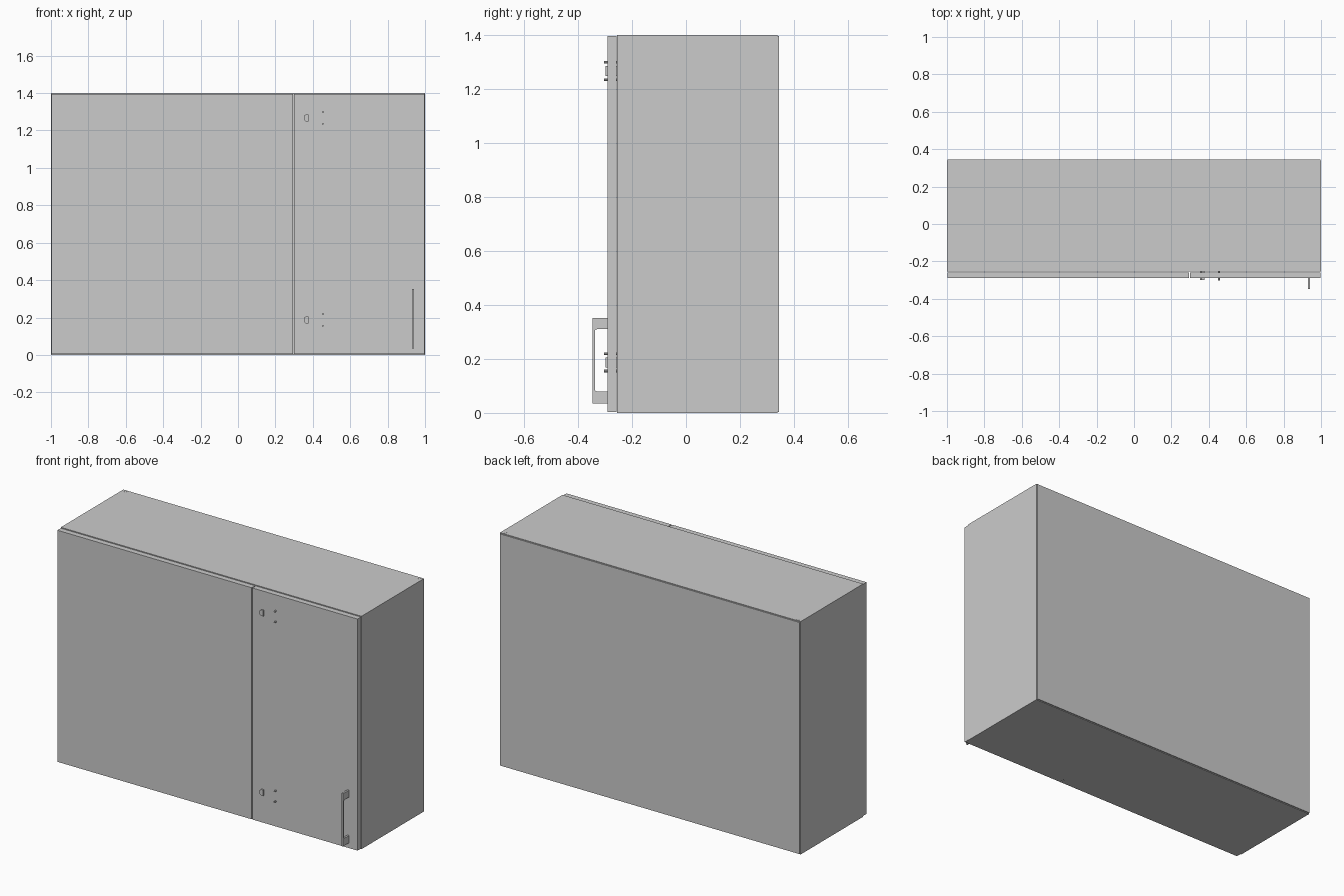
import bpy, bmesh, math

if "Cube" in bpy.data.objects:
    bpy.data.objects.remove(bpy.data.objects["Cube"])


def finish(name, bm):
    bmesh.ops.recalc_face_normals(bm, faces=bm.faces[:])
    mesh = bpy.data.meshes.new(name)
    bm.to_mesh(mesh)
    bm.free()
    obj = bpy.data.objects.new(name, mesh)
    bpy.context.collection.objects.link(obj)
    return obj


def box(name, x, y, z):
    """Box from (min, max) ranges on each axis."""
    bm = bmesh.new()
    bmesh.ops.create_cube(bm, size=1)
    for v in bm.verts:
        v.co = [r[0] if c < 0 else r[1] for c, r in zip(v.co, (x, y, z))]
    return finish(name, bm)


def prism(name, profile, axis, lo, hi):
    """Extrude a 2D profile along x (profile is y,z) or y (profile is x,z)."""
    bm = bmesh.new()
    place = (lambda p, d: (d, p[0], p[1])) if axis == 'x' else (lambda p, d: (p[0], d, p[1]))
    face = bm.faces.new([bm.verts.new(place(p, lo)) for p in profile])
    ext = bmesh.ops.extrude_face_region(bm, geom=[face])
    for v in ext['geom']:
        if isinstance(v, bmesh.types.BMVert):
            v.co['xy'.index(axis)] = hi
    return finish(name, bm)


def arc(cy, cz, r, start):
    """Quarter circle, counter-clockwise from the start angle."""
    return [(cy + r * math.cos(math.radians(start + i * 22.5)),
             cz + r * math.sin(math.radians(start + i * 22.5))) for i in range(5)]


T = 0.032            # panel thickness
H = 1.4              # cabinet height
FRONT, BACK = -0.255, 0.339

# Carcass
for name, s in (("left_side", -1), ("right_side", 1)):
    box(name, sorted((s, s * (1 - T))), (FRONT, BACK), (0, H))
box("bottom_panel", (-1 + T, 1 - T), (FRONT, BACK), (0, T))
box("top_panel", (-1 + T, 1 - T), (FRONT, BACK), (H - T, H))
box("back_panel", (-0.996, 0.996), (BACK, 0.345), (0.004, H - 0.004))
box("centre_stile", (0.22, 0.36), (FRONT, FRONT + T), (T, H - T))

# Front: wide fixed panel and narrow door
box("fixed_front", (-0.998, 0.294), (-0.29, -0.258), (0.004, H - 0.004))
box("door", (0.299, 0.998), (-0.29, -0.258), (0.004, H - 0.004))

# Small hanger plates at the rear top corners
for name, s in (("left_hanger", -1), ("right_hanger", 1)):
    box(name, sorted((s * 0.968, s * 0.984)), (0.318, 0.332), (H - 0.03, H + 0.001))

# Hinges: cup tip and two screw ends showing through the door
for name, z in (("upper", 1.267), ("lower", 0.187)):
    prism(name + "_hinge_tip",
          [(0.354, z - 0.012), (0.362, z - 0.018), (0.376, z - 0.018),
           (0.376, z + 0.018), (0.362, z + 0.018), (0.354, z + 0.012)], 'y', -0.299, -0.25)
    for i, dz in enumerate((-0.032, 0.032)):
        prism(f"{name}_hinge_screw_{i + 1}",
              [(0.454 + 0.005 * math.cos(a * math.pi / 4),
                z + dz + 0.005 * math.sin(a * math.pi / 4)) for a in range(8)],
              'y', -0.303, -0.25)

# Bar handle with a rounded opening
profile = [(-0.29, 0.035), (-0.29, 0.08)]
profile += arc(-0.330, 0.088, 0.008, 180)[::-1]
profile += arc(-0.330, 0.302, 0.008, 90)[::-1]
profile += [(-0.29, 0.31), (-0.29, 0.352), (-0.347, 0.352), (-0.347, 0.035)]
prism("handle", profile, 'x', 0.93, 0.941)
